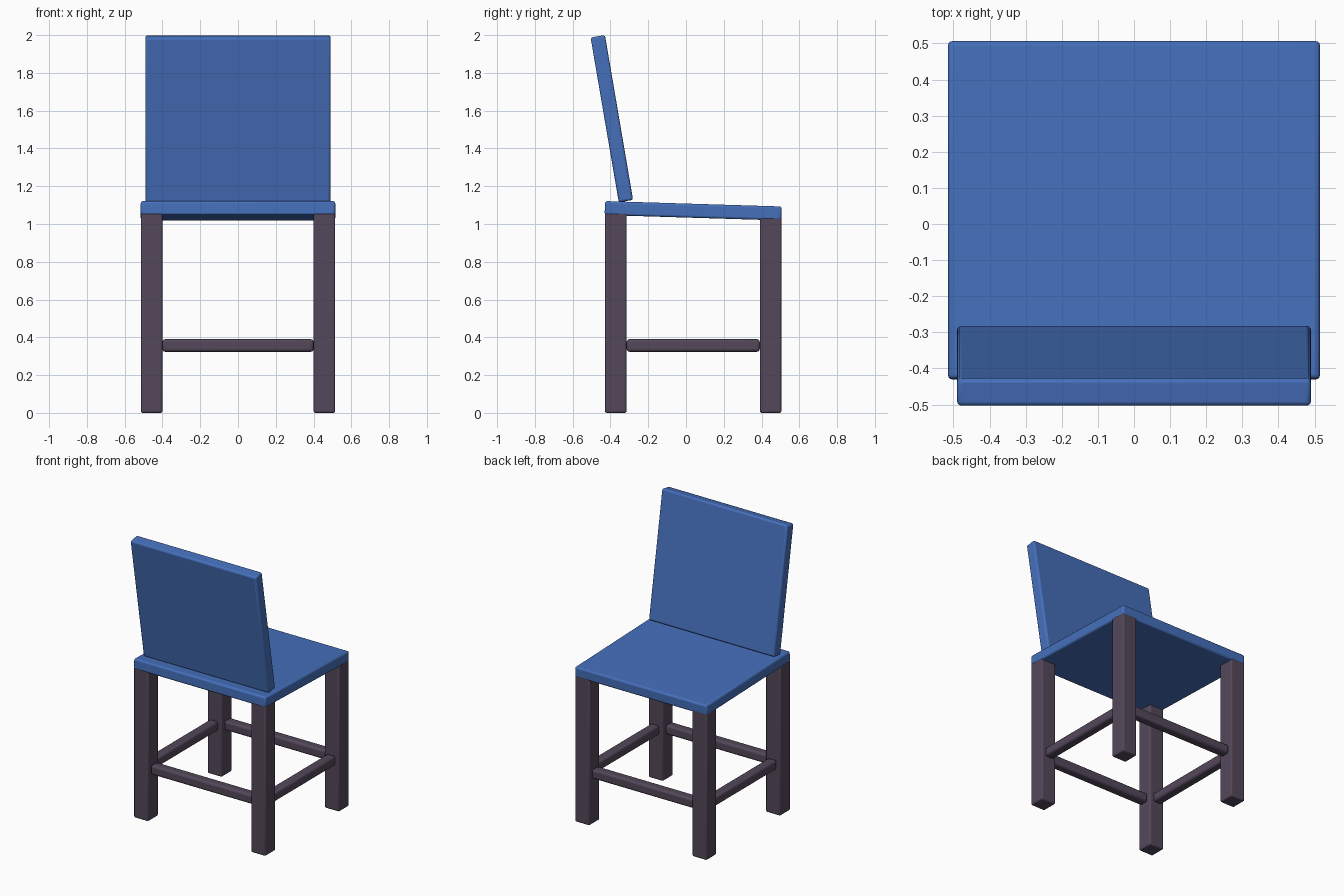
import bpy
import math

if "Cube" in bpy.data.objects:
    bpy.data.objects.remove(bpy.data.objects["Cube"])


def material(name, rgb):
    m = bpy.data.materials.new(name)
    m.diffuse_color = (*rgb, 1)
    m.use_nodes = True
    m.node_tree.nodes["Principled BSDF"].inputs["Base Color"].default_value = m.diffuse_color
    return m


blue = material("blue_upholstery", (0.06, 0.16, 0.50))
wood = material("dark_plum_wood", (0.088, 0.064, 0.102))


def block(name, center, size, mat, bevel, tilt=0.0):
    """Rounded box, optionally tilted about the x axis."""
    bpy.ops.mesh.primitive_cube_add(size=1, location=center, rotation=(tilt, 0, 0))
    ob = bpy.context.object
    ob.name = name
    ob.scale = size
    bpy.ops.object.transform_apply(location=False, rotation=False, scale=True)
    ob.data.materials.append(mat)
    mod = ob.modifiers.new("soft_edges", "BEVEL")
    mod.width = bevel
    mod.segments = 3
    bpy.ops.object.shade_smooth_by_angle(angle=math.radians(35))
    return ob


# Seat, sloping down slightly towards its open edge
SEAT_Y, SEAT_Z, SLOPE = 0.038, 1.07, math.radians(-1.75)
block("seat", (0, SEAT_Y, SEAT_Z), (1.03, 0.936, 0.074), blue, 0.012, SLOPE)

# Leaning backrest
block("backrest", (0, -0.3925, 1.5575), (0.98, 0.077, 0.885), blue, 0.012,
      math.radians(9.7))

# Four square legs reaching the underside of the seat
LEG, LEG_X, LEG_Y = 0.115, 0.4575, 0.41
for sy, end in ((-1, "back"), (1, "front")):
    y = SEAT_Y + sy * LEG_Y
    top = SEAT_Z - 0.022 + math.tan(SLOPE) * sy * LEG_Y
    for sx, side in ((-1, "left"), (1, "right")):
        block(f"{end}_{side}_leg", (sx * LEG_X, y, top / 2),
              (LEG - 0.001, LEG - 0.001, top), wood, 0.01)

# Stretcher rails joining neighbouring legs
RAIL, RAIL_Z = 0.067, 0.357
for sy, end in ((-1, "back"), (1, "front")):
    block(f"{end}_rail", (0, SEAT_Y + sy * LEG_Y, RAIL_Z),
          (2 * LEG_X - LEG, RAIL, RAIL), wood, 0.015)
for sx, side in ((-1, "left"), (1, "right")):
    block(f"{side}_rail", (sx * LEG_X, SEAT_Y, RAIL_Z),
          (RAIL, 2 * LEG_Y - LEG, RAIL), wood, 0.015)
